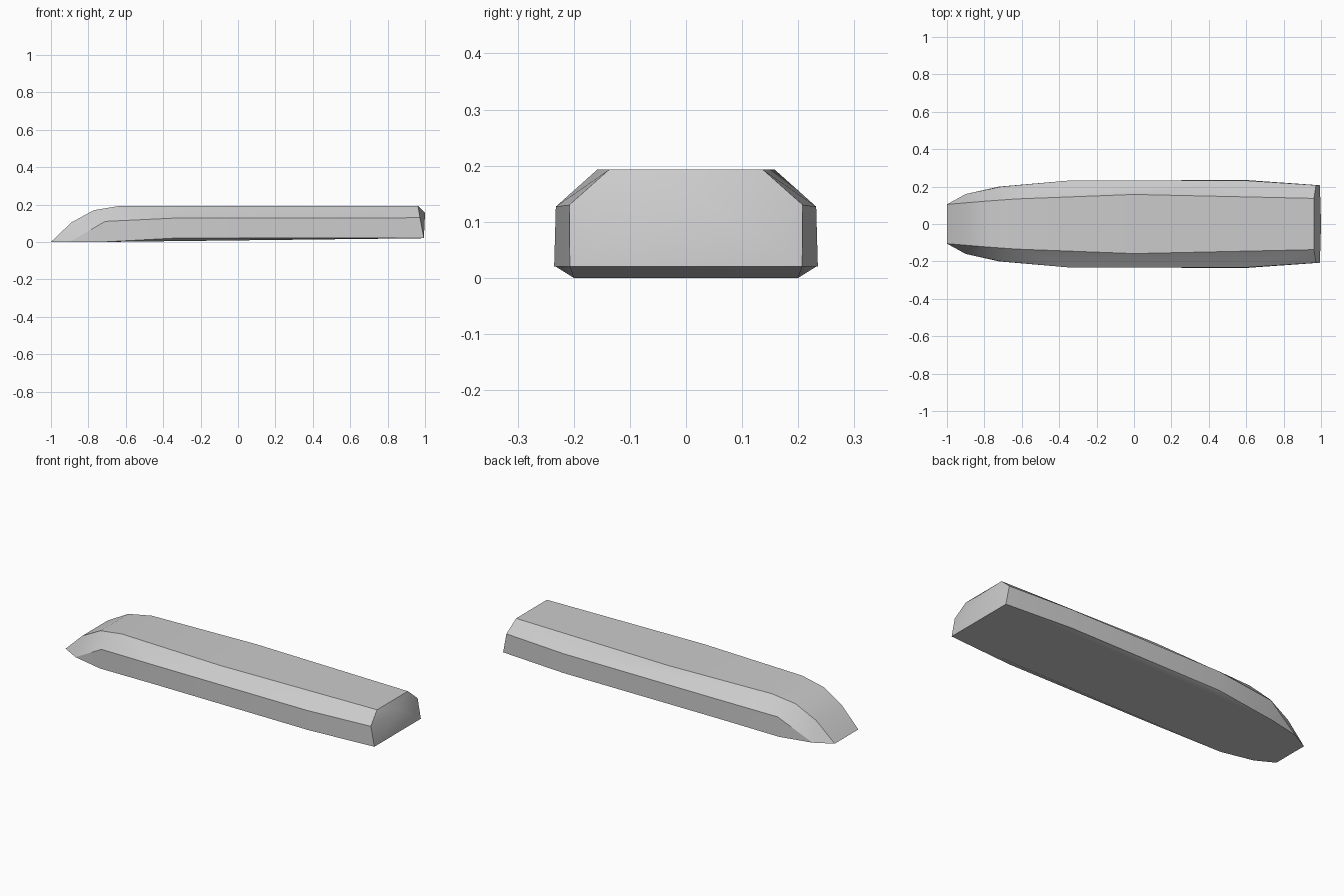
import bpy, bmesh, math

cube = bpy.data.objects.get("Cube")
if cube:
    bpy.data.objects.remove(cube, do_unlink=True)

grey = bpy.data.materials.new("plain_grey")
grey.use_nodes = True
colour = (0.6, 0.6, 0.6, 1)
grey.diffuse_color = colour
grey.node_tree.nodes["Principled BSDF"].inputs["Base Color"].default_value = colour

# Rails of the hull from nose to tail, as (x, half width, z)
TIP = (-1, 0.105, 0)
CHINE = (-0.9, 0.16, 0)
SILL = [TIP, CHINE, (-0.72, 0.2, 0), (-0.35, 0.232, 0.02), (0.6, 0.235, 0.02), (0.994, 0.207, 0.02)]
WAIST = [TIP, CHINE, (-0.71, 0.2, 0.11), (-0.35, 0.232, 0.127), (0.6, 0.232, 0.127), (0.973, 0.208, 0.13)]
ROOF = [TIP, (-0.89, 0.114, 0.105), (-0.77, 0.124, 0.17), (-0.63, 0.134, 0.193), (0, 0.158, 0.193), (0.962, 0.137, 0.193)]

bm = bmesh.new()
cache = {}


def vert(p, side):
    key = (p, side)
    if key not in cache:
        cache[key] = bm.verts.new((p[0], p[1] * side, p[2]))
    return cache[key]


def face(*verts):
    unique = list(dict.fromkeys(verts))
    if len(unique) > 2:
        bm.faces.new(unique)


tail = bm.verts.new((1, 0, 0.155))
for side in (-1, 1):
    sill, waist, roof = ([vert(p, side) for p in rail] for rail in (SILL, WAIST, ROOF))
    for i in range(5):
        # Upright wall
        face(sill[i], sill[i + 1], waist[i + 1], waist[i])
        # Sloped shoulder, with a shallow crease on the left-hand flank
        a, b, c, d = waist[i], waist[i + 1], roof[i + 1], roof[i]
        if i == 3 and side > 0:
            face(a, b, d)
            face(b, c, d)
        else:
            face(a, b, c)
            face(a, c, d)
    # Outer strip of the underside
    face(sill[2], sill[3], sill[5])
    face(sill[3], sill[4], sill[5])
    # Side panels of the bulged tail
    face(tail, sill[5], waist[5])
    face(tail, waist[5], roof[5])

# Roof and underside panels across the hull
for rail, stations in ((ROOF, range(6)), (SILL, (0, 1, 2, 5))):
    stations = list(stations)
    for i, j in zip(stations, stations[1:]):
        face(vert(rail[i], -1), vert(rail[j], -1), vert(rail[j], 1), vert(rail[i], 1))
for rail in (SILL, ROOF):
    face(tail, vert(rail[5], -1), vert(rail[5], 1))

bmesh.ops.recalc_face_normals(bm, faces=bm.faces)
mesh = bpy.data.meshes.new("hull")
bm.to_mesh(mesh)
bm.free()
mesh.materials.append(grey)
hull = bpy.data.objects.new("hull", mesh)
bpy.context.collection.objects.link(hull)

for other in bpy.context.selected_objects:
    other.select_set(False)
hull.select_set(True)
bpy.context.view_layer.objects.active = hull
bpy.ops.object.shade_smooth_by_angle(angle=math.radians(30))
